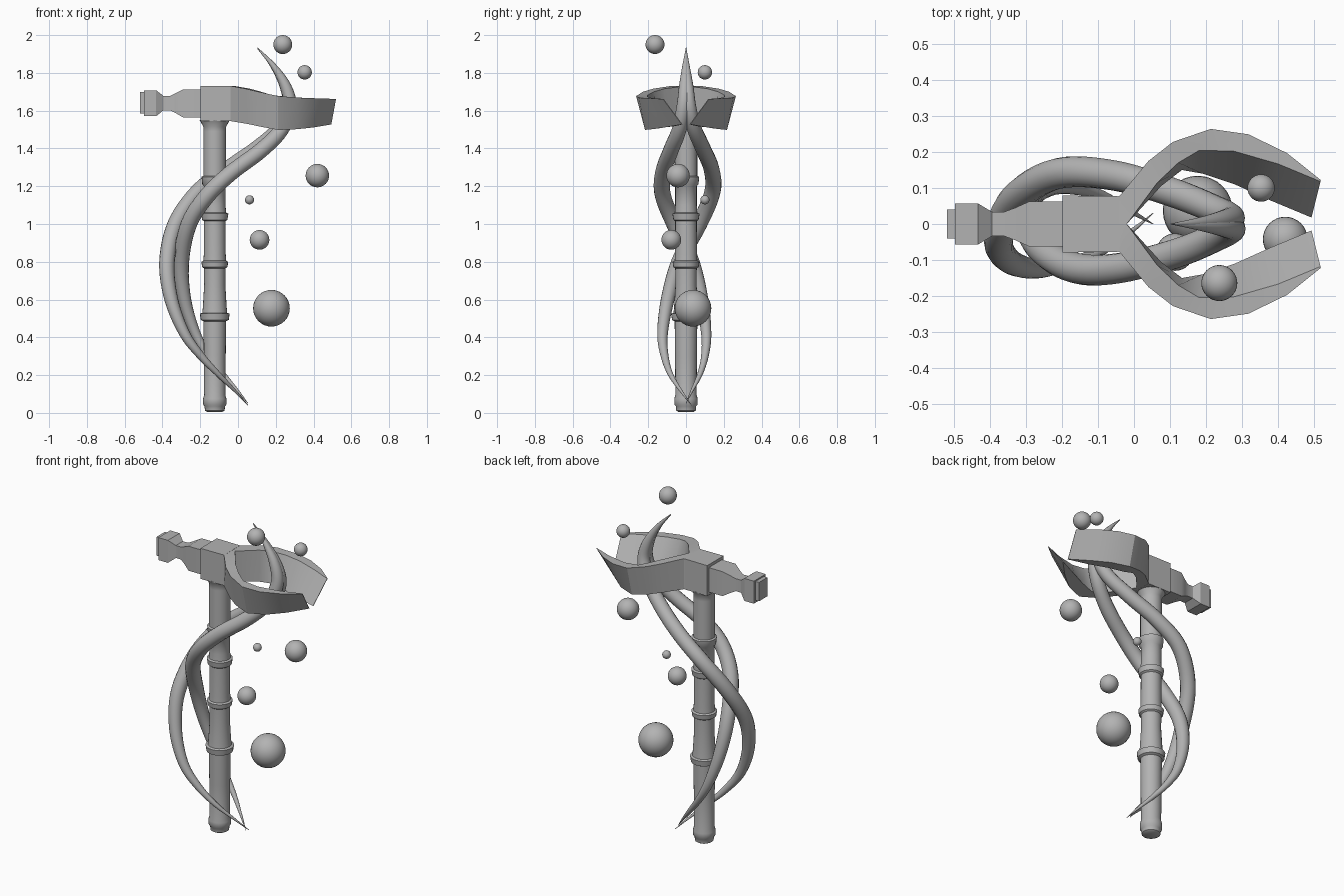
import bpy, bmesh, math
from mathutils import Vector

gray = bpy.data.materials.new("plain gray")
gray.diffuse_color = (0.45, 0.45, 0.45, 1)


def finish(name, bm, smooth=None):
    bmesh.ops.recalc_face_normals(bm, faces=bm.faces)
    me = bpy.data.meshes.new(name)
    bm.to_mesh(me)
    bm.free()
    me.materials.append(gray)
    ob = bpy.data.objects.new(name, me)
    bpy.context.collection.objects.link(ob)
    if smooth:
        bpy.ops.object.select_all(action='DESELECT')
        ob.select_set(True)
        bpy.context.view_layer.objects.active = ob
        bpy.ops.object.shade_smooth_by_angle(angle=math.radians(smooth))
    return ob


def loft(bm, rings):
    """Join closed rings of points and cap both ends."""
    vs = [[bm.verts.new(p) for p in r] for r in rings]
    n = len(vs[0])
    for a, b in zip(vs, vs[1:]):
        for i in range(n):
            j = (i + 1) % n
            bm.faces.new((a[i], a[j], b[j], b[i]))
    bm.faces.new(vs[0])
    bm.faces.new(vs[-1])


# Handle: turned profile (radius, height) with rings, pommel and collar
profile = [(.04, .005), (.052, .012), (.054, .035), (.062, .045), (.062, .075), (.056, .095),
           (.058, .30), (.060, .485), (.074, .492), (.079, .525), (.066, .53),
           (.063, .56), (.056, .68), (.057, .765), (.067, .772), (.071, .80), (.060, .806),
           (.058, .84), (.057, 1.015), (.067, 1.022), (.072, 1.055), (.060, 1.06),
           (.057, 1.10), (.057, 1.20), (.066, 1.21), (.070, 1.25), (.060, 1.255),
           (.060, 1.49), (.060, 1.515), (.08, 1.55)]
bm = bmesh.new()
N = 24
loft(bm, [[(-.123 + r * math.cos(2 * math.pi * i / N), r * math.sin(2 * math.pi * i / N), z)
           for i in range(N)] for r, z in profile])
finish("handle", bm, 45)

# Hammer head: square sections along x (x, half width, bottom, top)
sections = [(-.52, .04, 1.585, 1.70), (-.497, .04, 1.585, 1.70), (-.497, .057, 1.571, 1.708),
            (-.433, .057, 1.571, 1.708), (-.395, .034, 1.602, 1.678), (-.36, .034, 1.602, 1.678),
            (-.33, .045, 1.587, 1.692), (-.29, .063, 1.564, 1.713), (-.198, .063, 1.564, 1.713),
            (-.198, .079, 1.545, 1.731), (-.04, .077, 1.545, 1.731)]
bm = bmesh.new()
loft(bm, [[(x, -w, a), (x, w, a), (x, w, b), (x, -w, b)] for x, w, a, b in sections])
finish("hammer_head", bm, 25)

# Claw: twisting blades, each station = outer top, inner top, inner bottom, outer bottom
stations = [
    [(-.07, .07, 1.729), (-.07, 0, 1.729), (-.07, 0, 1.547), (-.07, .07, 1.547)],
    [(-.04, .078, 1.731), (-.02, 0, 1.731), (-.02, 0, 1.545), (-.04, .078, 1.545)],
    [(.04, .175, 1.716), (.065, .115, 1.716), (.075, .105, 1.53), (.05, .155, 1.53)],
    [(.108, .228, 1.70), (.123, .17, 1.70), (.133, .15, 1.515), (.12, .195, 1.515)],
    [(.213, .264, 1.677), (.18, .204, 1.682), (.19, .14, 1.507), (.213, .217, 1.498)],
    [(.318, .249, 1.669), (.275, .203, 1.672), (.28, .11, 1.512), (.314, .18, 1.502)],
    [(.425, .197, 1.665), (.40, .167, 1.665), (.38, .065, 1.517), (.405, .11, 1.512)],
    [(.519, .122, 1.662), (.518, .118, 1.662), (.493, .018, 1.527), (.494, .022, 1.527)],
]
for name, s in (("claw_back", 1), ("claw_front", -1)):
    bm = bmesh.new()
    loft(bm, [[(x, s * y, z) for x, y, z in st] for st in stations])
    finish(name, bm, 28)


# Tendrils: tapered tubes through (x, y, z, radius)
def tendril(name, pts, sides=16, steps=6):
    P = [Vector(p) for p in pts]
    P = [2 * P[0] - P[1]] + P + [2 * P[-1] - P[-2]]
    path = []
    for i in range(1, len(P) - 2):
        a, b, c, d = P[i - 1:i + 3]
        for k in range(steps):
            t = k / steps
            path.append(.5 * (2 * b + (c - a) * t + (2 * a - 5 * b + 4 * c - d) * t * t
                              + (3 * b - a - 3 * c + d) * t ** 3))
    path.append(P[-2])
    rings = []
    for i, p in enumerate(path):
        tan = (path[min(i + 1, len(path) - 1)] - path[max(i - 1, 0)]).to_3d().normalized()
        u = Vector((0, 1, 0))
        u = (u - tan * u.dot(tan)).normalized()
        v = tan.cross(u)
        r = max(p[3], .001)
        rings.append([p.to_3d() + r * (u * math.cos(2 * math.pi * j / sides)
                                       + v * math.sin(2 * math.pi * j / sides))
                      for j in range(sides)])
    bm = bmesh.new()
    loft(bm, rings)
    finish(name, bm, 50)


tendril("outer_tendril", [
    (.053, .03, .04, .001), (-.01, -.022, .11, .007), (-.10, -.08, .2, .014),
    (-.195, -.113, .3, .021), (-.283, -.124, .42, .028), (-.353, -.097, .6, .036),
    (-.376, -.037, .8, .041), (-.33, .07, 1.0, .043), (-.212, .140, 1.17, .043),
    (-.057, .135, 1.29, .042), (.10, .09, 1.40, .041), (.222, .042, 1.51, .039),
    (.272, .018, 1.62, .036), (.249, .01, 1.73, .029), (.184, .004, 1.84, .015),
    (.102, 0, 1.935, .001)])
tendril("inner_tendril", [
    (.053, .0, .05, .001), (0, .03, .115, .007), (-.075, .072, .2, .014),
    (-.155, .1, .3, .02), (-.225, .107, .42, .027), (-.283, .083, .6, .035),
    (-.30, .03, .8, .041), (-.26, -.062, 1.0, .043), (-.163, -.122, 1.15, .043),
    (-.038, -.122, 1.27, .042), (.122, -.08, 1.39, .041), (.23, -.036, 1.50, .039),
    (.274, -.014, 1.62, .036), (.252, -.008, 1.73, .029), (.185, -.004, 1.84, .015),
    (.102, 0, 1.93, .001)])

# Floating spheres (x, y, z, radius)
for i, (x, y, z, r) in enumerate([
        (.237, -.164, 1.95, .05), (.353, .10, 1.803, .038), (.42, -.042, 1.256, .062),
        (.061, .10, 1.128, .024), (.114, -.078, .916, .052), (.177, .037, .554, .097)]):
    bm = bmesh.new()
    bmesh.ops.create_uvsphere(bm, u_segments=32, v_segments=16, radius=r)
    bmesh.ops.translate(bm, verts=bm.verts, vec=(x, y, z))
    finish("floating_sphere_%d" % (i + 1), bm, 60)
